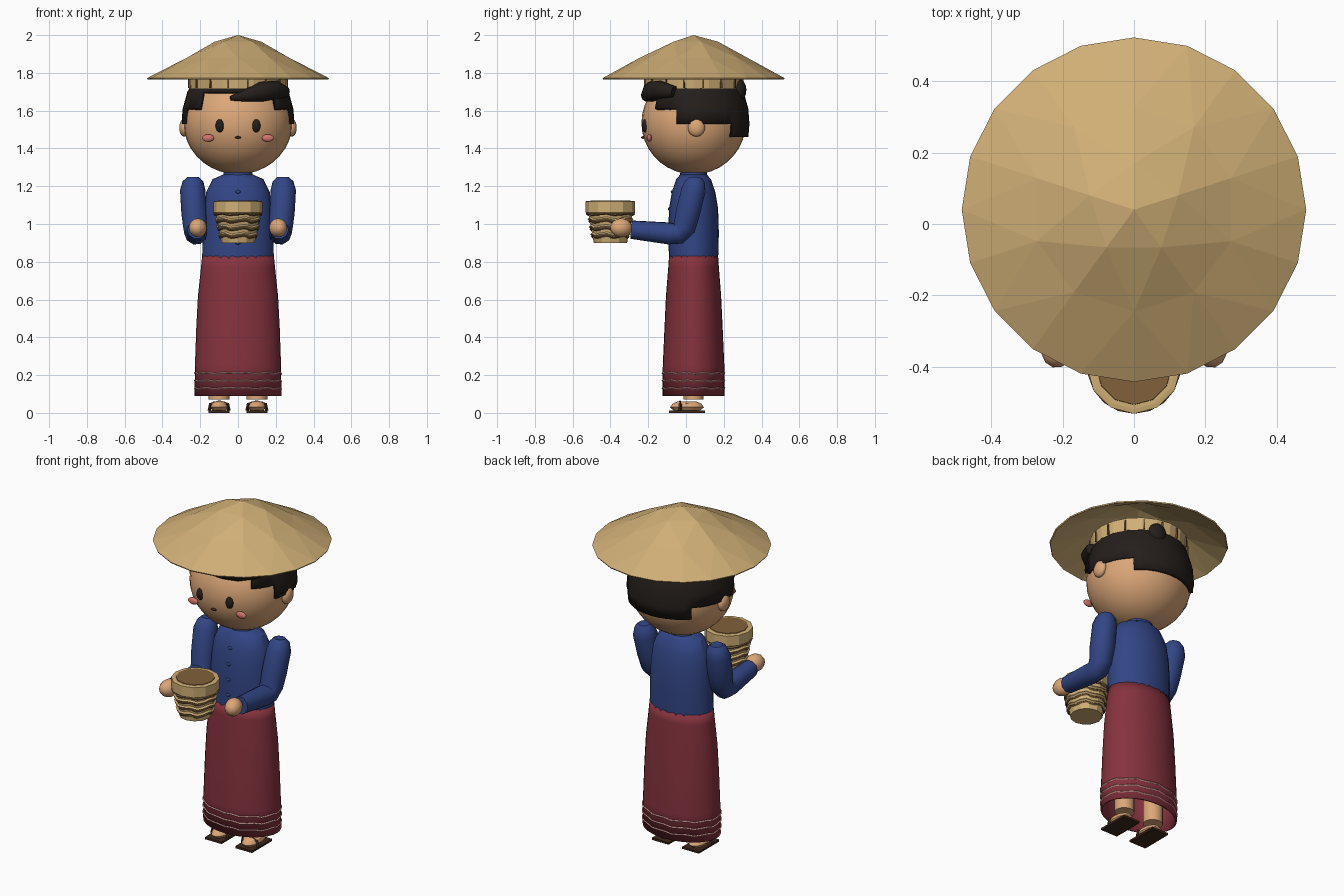
import bpy, bmesh, math
from math import sin, cos, pi

if "Cube" in bpy.data.objects:
    bpy.data.objects.remove(bpy.data.objects["Cube"])

CY = 0.04  # y of the body axis


def mat(name, r, g, b):
    m = bpy.data.materials.new(name)
    m.diffuse_color = [c ** 2.2 for c in (r, g, b)] + [1]
    m.use_nodes = True
    m.node_tree.nodes["Principled BSDF"].inputs["Base Color"].default_value = m.diffuse_color
    return m


STRAW = mat("straw", .81, .68, .46)
WOOD = mat("dark_straw", .50, .38, .24)
SKIN = mat("skin", .86, .65, .47)
BLUE = mat("blue_cloth", .21, .28, .52)
RED = mat("red_cloth", .52, .21, .25)
PINK = mat("hem_pink", .80, .58, .56)
HAIR = mat("black_hair", .16, .14, .13)
BROWN = mat("brown", .25, .17, .13)
BLUSH = mat("blush", .82, .46, .42)


def finish(ob, name, m, angle=40):
    ob.name = name
    ob.data.materials.append(m)
    if angle:
        bpy.ops.object.select_all(action='DESELECT')
        ob.select_set(True)
        bpy.context.view_layer.objects.active = ob
        bpy.ops.object.shade_smooth_by_angle(angle=math.radians(angle))
    return ob


def from_bm(bm, name, m, angle=40):
    bmesh.ops.recalc_face_normals(bm, faces=bm.faces)
    me = bpy.data.meshes.new(name)
    bm.to_mesh(me)
    bm.free()
    ob = bpy.data.objects.new(name, me)
    bpy.context.collection.objects.link(ob)
    return finish(ob, name, m, angle)


def solidify(ob, t, offset=-1):
    mod = ob.modifiers.new("thickness", 'SOLIDIFY')
    mod.thickness, mod.offset = t, offset


def loft(name, profile, m, sides=24, cy=CY, caps=True, angle=40, keep=None):
    """Stack of ellipses (rx, ry, z); keep(centre) filters faces."""
    bm = bmesh.new()
    rings = [[bm.verts.new((rx * sin(2 * pi * i / sides), cy - ry * cos(2 * pi * i / sides), z))
              for i in range(sides)] for rx, ry, z in profile]
    for a, b in zip(rings, rings[1:]):
        for i in range(sides):
            j = (i + 1) % sides
            bm.faces.new((a[i], a[j], b[j], b[i]))
    if caps:
        bm.faces.new(rings[0])
        bm.faces.new(rings[-1])
    if keep:
        drop = [f for f in bm.faces if not keep(f.calc_center_median())]
        bmesh.ops.delete(bm, geom=drop, context='FACES')
    return from_bm(bm, name, m, angle)


def ball(name, loc, scale, m, seg=16, rot=(0, 0, 0)):
    bpy.ops.mesh.primitive_uv_sphere_add(segments=seg, ring_count=max(6, seg // 2 + 2),
                                         location=loc, rotation=rot)
    ob = bpy.context.object
    ob.scale = scale
    return finish(ob, name, m, 60)


def box(name, loc, size, m, rz=0):
    bpy.ops.mesh.primitive_cube_add(size=1, location=loc, rotation=(0, 0, rz))
    ob = bpy.context.object
    ob.scale = size
    return finish(ob, name, m, 0)


def tube(name, pts, radii, m, cyclic=False, res=3):
    cu = bpy.data.curves.new(name, 'CURVE')
    cu.dimensions = '3D'
    cu.bevel_depth, cu.bevel_resolution, cu.use_fill_caps = 1, res, True
    sp = cu.splines.new('POLY')
    sp.points.add(len(pts) - 1)
    for p, co, r in zip(sp.points, pts, radii):
        p.co, p.radius = (*co, 1), r
    sp.use_cyclic_u = cyclic
    ob = bpy.data.objects.new(name, cu)
    bpy.context.collection.objects.link(ob)
    bpy.ops.object.select_all(action='DESELECT')
    ob.select_set(True)
    bpy.context.view_layer.objects.active = ob
    bpy.ops.object.convert(target='MESH')
    return finish(bpy.context.object, name, m, 45)


def band(name, rx, ry, z, t, m, cy=CY, wobble=.004, n=24):
    pts = [(rx * sin(2 * pi * i / n), cy - ry * cos(2 * pi * i / n), z + wobble * sin(i * 2.1))
           for i in range(n)]
    return tube(name, pts, [t] * n, m, True, 0)


# Straw hat: 5, 10 and 20 sided rings under one peak
bm = bmesh.new()
peak = bm.verts.new((0, CY, 2.0))
rings = [[bm.verts.new((r * sin(2 * pi * i / n), CY + r * cos(2 * pi * i / n), z)) for i in range(n)]
         for n, r, z in ((5, .13, 1.965), (10, .285, 1.88), (20, .482, 1.772))]
for i in range(5):
    bm.faces.new((peak, rings[0][i], rings[0][(i + 1) % 5]))
for a, b in zip(rings, rings[1:]):
    n = len(a)
    for i in range(n):
        p, q = a[i], a[(i + 1) % n]
        c, d, e = b[2 * i], b[2 * i + 1], b[(2 * i + 2) % (2 * n)]
        for tri in ((p, c, d), (p, d, q), (q, d, e)):
            bm.faces.new(tri)
solidify(from_bm(bm, "straw_hat", STRAW, 0), .008)

# Band inside the hat, with slats
solidify(loft("hat_band", [(.26, .26, 1.718), (.265, .265, 1.79)], STRAW, 20, caps=False, angle=0), .012)
for i in range(16):
    a = 2 * pi * (i + .5) / 16
    box("hat_slat", (.263 * sin(a), CY - .263 * cos(a), 1.75), (.008, .01, .06), WOOD, a)

# Head and face
ball("head", (0, CY, 1.535), (.288, .276, .272), SKIN, 32)
for s, side in ((-1, "left"), (1, "right")):
    ball(side + "_ear", (s * .285, .055, 1.51), (.028, .046, .048), SKIN, 10)
    ball(side + "_eye", (s * .096, -.216, 1.52), (.023, .018, .035), HAIR, 12)
    ball(side + "_cheek", (s * .158, -.195, 1.455), (.033, .014, .02), BLUSH, 10)
ball("mouth", (0, -.228, 1.458), (.018, .01, .007), BROWN, 8)


# Hair cap with a stepped lower edge
def hairline(c):
    if c.y < -.09 and abs(c.x) < .19:
        return c.z > 1.69
    return c.z > (1.61 if c.y < -.07 else 1.53 if c.y < .24 else 1.44)


hair = loft("hair_cap", [(.293, .29, 1.46), (.299, .296, 1.53), (.293, .29, 1.61), (.268, .265, 1.7),
                         (.245, .245, 1.74), (.2, .2, 1.79), (.08, .08, 1.825)],
            HAIR, 40, keep=hairline)
solidify(hair, .02)
tube("hair_fringe", [(-.04, -.215, 1.665), (.04, -.205, 1.68), (.12, -.18, 1.70), (.2, -.13, 1.71), (.25, -.06, 1.70)],
     [.012, .035, .055, .05, .03], HAIR)
ball("hair_tuft", (.07, .275, 1.71), (.055, .045, .06), HAIR, 12)

# Blouse
loft("blouse", [(.19, .13, .81), (.187, .134, .95), (.18, .13, 1.08), (.168, .115, 1.17),
                (.135, .092, 1.237), (.078, .07, 1.262)], BLUE)
loft("collar", [(.08, .072, 1.25), (.076, .07, 1.277)], BLUE)
for z, y in ((.9, -.092), (.99, -.093), (1.08, -.089), (1.17, -.074)):
    ball("button", (0, y, z), (.014, .007, .009), BLUE, 8)

# Arms and hands
for s, side in ((-1, "left"), (1, "right")):
    pts = [(.238, .052, 1.247), (.238, .05, 1.225), (.24, .04, 1.18), (.232, .01, 1.06),
           (.226, -.008, .985), (.224, -.04, .95), (.222, -.09, .95), (.218, -.29, .97)]
    tube(side + "_sleeve", [(s * x, y, z) for x, y, z in pts],
         [.033, .055, .067, .068, .064, .06, .06, .05], BLUE)
    ball(side + "_hand", (s * .212, -.343, .98), (.048, .06, .05), SKIN, 12, (0, 0, s * .25))

# Woven basket with lid
loft("basket", [(.088, .088, .9), (.117, .117, 1.055)], STRAW, 12, -.4, angle=0)
loft("basket_lid", [(.122, .122, 1.05), (.131, .131, 1.06), (.131, .131, 1.12), (.118, .118, 1.122)],
     STRAW, 12, -.4, angle=0)
loft("lid_top", [(.108, .108, 1.115), (.105, .105, 1.125)], WOOD, 12, -.4, angle=0)
for z, r in ((.945, .099), (.985, .107), (1.025, .114)):
    band("weave_band", r, r, z, .008, STRAW, -.4, .006, 18)
    band("weave_shadow", r - .002, r - .002, z - .012, .006, WOOD, -.4, .006, 18)
band("lid_shadow", .125, .125, 1.052, .006, WOOD, -.4, .004, 18)

# Long skirt with hem stripes
skirt = loft("skirt", [(.23, .165, .09), (.228, .163, .25), (.221, .154, .45), (.212, .146, .62),
                       (.196, .134, .77), (.19, .13, .83)], RED, 32, caps=False)
solidify(skirt, .01)
loft("skirt_waist", [(.188, .128, .815), (.187, .127, .829)], RED, 32)
for z in (.13, .17, .21):
    band("hem_stripe", .229, .164, z, .005, PINK, n=32)

# Legs, feet and sandals
for s, side in ((-1, "left"), (1, "right")):
    x = s * .1
    loft(side + "_leg", [(.055, .053, .072), (.058, .055, .4)], SKIN, 12).location.x = x
    loft(side + "_foot", [(.035, .07, .012), (.05, .09, .03), (.045, .075, .05), (.03, .05, .06)],
         SKIN, 12, .005).location.x = x
    box(side + "_sandal_sole", (x, .005, .006), (.11, .19, .012), BROWN)
    tube(side + "_sandal_strap", [(x - .052, -.03, .012), (x - .046, -.03, .045), (x, -.032, .058),
                                  (x + .046, -.03, .045), (x + .052, -.03, .012)], [.009] * 5, BROWN, res=0)
